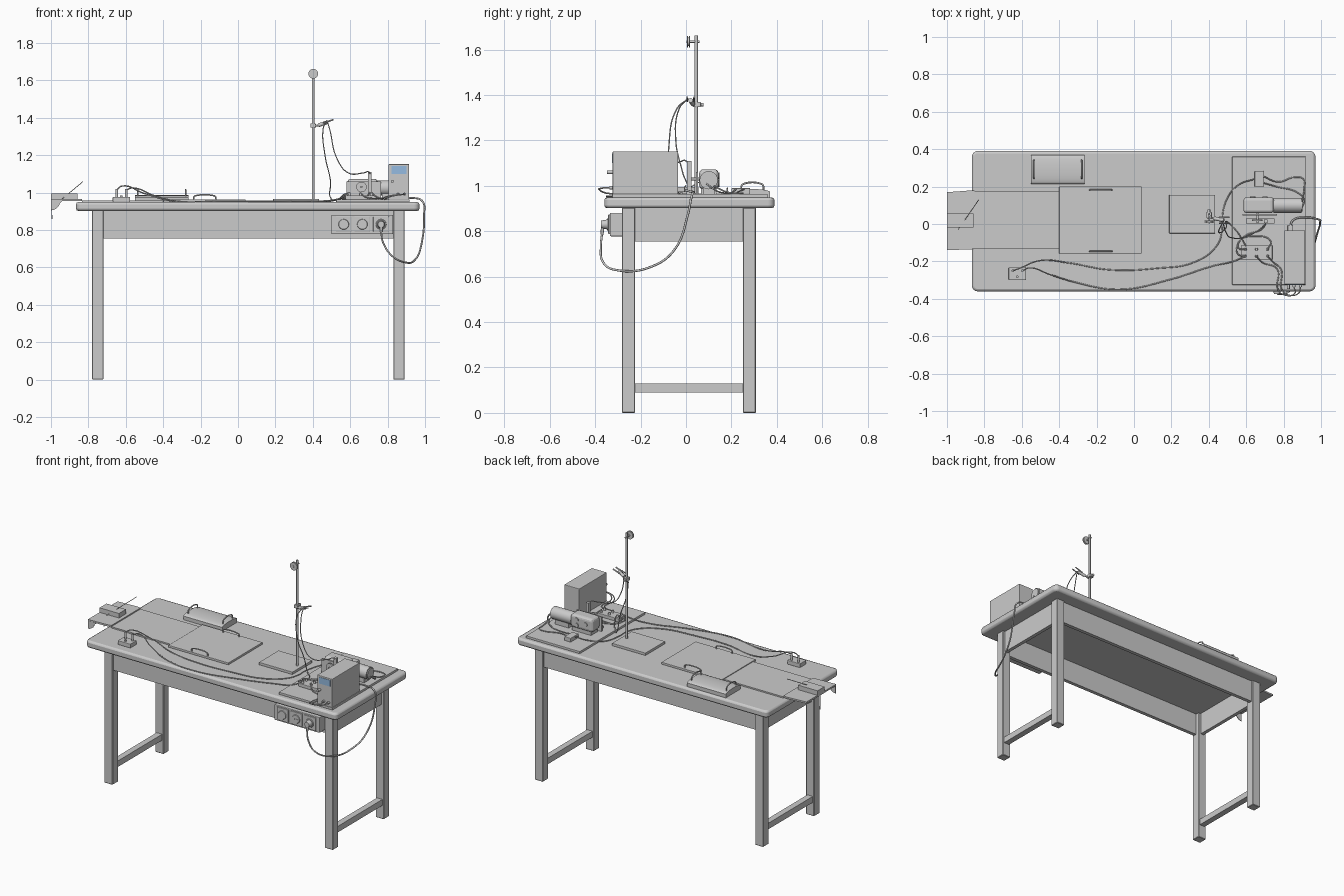
import bpy, bmesh, math
from mathutils import Vector


def add(name, bm, bevel=0, seg=2, smooth=False):
    me = bpy.data.meshes.new(name)
    bmesh.ops.recalc_face_normals(bm, faces=bm.faces)
    bm.to_mesh(me)
    bm.free()
    ob = bpy.data.objects.new(name, me)
    bpy.context.collection.objects.link(ob)
    if smooth:
        for o in bpy.context.selected_objects:
            o.select_set(False)
        bpy.context.view_layer.objects.active = ob
        ob.select_set(True)
        bpy.ops.object.shade_smooth_by_angle(angle=math.radians(35))
    if bevel:
        m = ob.modifiers.new("bevel", "BEVEL")
        m.width, m.segments = bevel, seg
    return ob


def box(name, x0, x1, y0, y1, z0, z1, bevel=0, seg=2):
    bm = bmesh.new()
    bmesh.ops.create_cube(bm, size=1)
    for v in bm.verts:
        v.co = ((x0 + x1) / 2 + v.co.x * (x1 - x0), (y0 + y1) / 2 + v.co.y * (y1 - y0),
                (z0 + z1) / 2 + v.co.z * (z1 - z0))
    return add(name, bm, bevel, seg)


def rod(name, a, b, r, r2=None, n=24):
    a, b = Vector(a), Vector(b)
    d = b - a
    bm = bmesh.new()
    bmesh.ops.create_cone(bm, cap_ends=True, segments=n, radius1=r,
                          radius2=r if r2 is None else r2, depth=d.length)
    q = d.to_track_quat('Z', 'Y')
    for v in bm.verts:
        v.co = q @ v.co + (a + b) / 2
    return add(name, bm, smooth=True)


def prism(name, pts, axis, lo, hi, bevel=0):
    # closed 2D profile extruded along an axis
    def at(p, t):
        return {'x': (t, *p), 'y': (p[0], t, p[1]), 'z': (*p, t)}[axis]
    bm = bmesh.new()
    f = bm.faces.new([bm.verts.new(at(p, lo)) for p in pts])
    ext = bmesh.ops.extrude_face_region(bm, geom=[f])
    off = Vector(at((0, 0), hi - lo))
    for v in ext['geom']:
        if isinstance(v, bmesh.types.BMVert):
            v.co += off
    return add(name, bm, bevel, smooth=True)


def cable(name, pts, r=0.0035):
    cu = bpy.data.curves.new(name, 'CURVE')
    cu.dimensions = '3D'
    cu.bevel_depth, cu.bevel_resolution, cu.resolution_u = r, 2, 8
    cu.use_fill_caps = True
    sp = cu.splines.new('BEZIER')
    sp.bezier_points.add(len(pts) - 1)
    for p, co in zip(sp.bezier_points, pts):
        p.co = co
        p.handle_left_type = p.handle_right_type = 'AUTO'
    ob = bpy.data.objects.new(name, cu)
    bpy.context.collection.objects.link(ob)


def handle(name, a, b, h, r=0.004):
    a, b = Vector(a), Vector(b)
    up, d = Vector((0, 0, h)), (b - a) * 0.1
    cable(name, [a, a + up * 0.75, a + up + d, b + up - d, b + up * 0.75, b], r)


# table
T = 0.949
corners = []
for cx, cy, a0 in ((0.94, 0.36, 0), (-0.836, 0.36, 90), (-0.836, -0.33, 180), (0.94, -0.33, 270)):
    for i in range(7):
        a = math.radians(a0 + i * 15)
        corners.append((cx + 0.03 * math.cos(a), cy + 0.03 * math.sin(a)))
prism("table_top", corners, 'z', 0.902, T, 0.012)
for x0, x1, side in ((-0.78, -0.72, "left"), (0.831, 0.891, "right")):
    for y0, y1, end in ((-0.282, -0.224, "front"), (0.25, 0.308, "back")):
        box(f"{end}_{side}_leg", x0, x1, y0, y1, 0, 0.904, 0.003, 1)
    xm = (x0 + x1) / 2
    box(f"{side}_stretcher", xm - 0.02, xm + 0.02, -0.226, 0.251, 0.09, 0.13)
    box(f"{side}_apron", xm - 0.012, xm + 0.012, -0.226, 0.251, 0.755, 0.904)
box("front_apron", -0.723, 0.833, -0.272, -0.248, 0.755, 0.904)
box("back_apron", -0.723, 0.833, 0.272, 0.296, 0.755, 0.904)

# long sheet, overhanging end plate, block and leaning stick
box("long_sheet", -0.835, -0.4, -0.13, 0.175, T, T + 0.009)
prism("end_plate", [(-0.835, -0.13), (-0.835, 0.175), (-0.865, 0.18), (-1, 0.17), (-1, -0.14), (-0.865, -0.135)],
      'z', 0.955, 0.966)
box("end_block", -1, -0.858, -0.018, 0.055, 0.966, 0.996)
fin = [(-1, 0.958), (-0.935, 0.958)] + [
    (-1 + 0.05 * math.cos(math.radians(a)), 0.958 - 0.053 * math.sin(math.radians(a))) for a in range(15, 91, 15)]
prism("end_fin", fin, 'y', -0.14, -0.135)
rod("end_stick", (-0.94, -0.03, 0.966), (-0.83, 0.13, 1.058), 0.002, n=8)
rod("hanging_thread", (-0.995, 0.02, 0.86), (-0.995, 0.02, 0.966), 0.001, n=6)
rod("thread_weight", (-0.995, 0.02, 0.86), (-0.995, 0.02, 0.88), 0.003, n=10)

# board with two handles
box("flat_board", -0.4, 0.04, -0.158, 0.2, T, 0.963, 0.002)
for y in (-0.146, 0.182):
    handle("board_handle", (-0.235, y, 0.96), (-0.12, y, 0.96), 0.024)

# tray with a slightly domed lid and end handles
dome = [(0.215, T), (0.37, T)] + [(0.2925 + 0.0775 * math.cos(math.radians(a)), 0.973 + 0.013 * math.sin(math.radians(a)))
                                for a in range(0, 181, 15)]
prism("domed_tray", dome, 'x', -0.55, -0.265)
for x in (-0.535, -0.28):
    handle("tray_handle", (x, 0.245, 0.975), (x, 0.34, 0.975), 0.034)

# left switch box
box("switch_box", -0.67, -0.577, -0.3, -0.233, T, 0.976, 0.003)
for x in (-0.648, -0.597):
    rod("switch_post", (x, -0.25, 0.974), (x, -0.25, 1.02), 0.007, n=12)
rod("switch_button", (-0.625, -0.282, 0.974), (-0.625, -0.282, 0.985), 0.007, n=12)
cable("long_cable_a", [(-0.648, -0.25, 1.015), (-0.62, -0.24, 1.035), (-0.5, -0.195, 0.995), (-0.35, -0.208, 0.954),
                       (-0.13, -0.245, 0.954), (0.12, -0.237, 0.954), (0.32, -0.205, 0.954), (0.44, -0.12, 0.954),
                       (0.47, -0.04, 0.954), (0.47, 0.02, 0.954), (0.5, 0.14, 0.955), (0.56, 0.21, 0.97), (0.645, 0.24, 0.985)])
cable("long_cable_b", [(-0.597, -0.25, 1.015), (-0.56, -0.235, 1.025), (-0.45, -0.27, 0.985), (-0.32, -0.31, 0.954),
                       (-0.08, -0.35, 0.954), (0.2, -0.295, 0.954), (0.42, -0.225, 0.954), (0.53, -0.2, 0.965), (0.6, -0.17, 0.995)])

# stand with top pulley, clamp and sensor
box("stand_base", 0.188, 0.433, -0.05, 0.155, T, 0.966, 0.002)
rod("stand_rod", (0.402, 0.045, 0.96), (0.402, 0.045, 1.662), 0.007)
rod("pulley_axle", (0.402, 0.002, 1.635), (0.402, 0.06, 1.635), 0.005, n=12)
for y0, y1, r in ((0.005, 0.009, 0.026), (0.009, 0.014, 0.018), (0.014, 0.018, 0.026)):
    rod("pulley_wheel", (0.402, y0, 1.635), (0.402, y1, 1.635), r)
box("rod_clamp", 0.388, 0.416, 0.03, 0.065, 1.347, 1.37, 0.003)
rod("clamp_screw", (0.4, 0.06, 1.358), (0.4, 0.078, 1.358), 0.008, n=12)
rod("sensor_arm", (0.41, 0.035, 1.355), (0.44, 0.025, 1.363), 0.005, n=12)
rod("sensor_body", (0.43, 0.03, 1.36), (0.48, 0.02, 1.377), 0.01, n=16)
for dy in (0, 0.03):
    rod("sensor_prong", (0.455, 0.005 + dy, 1.372), (0.51, 0.005 + dy, 1.39), 0.004, n=10)
cable("sensor_cable_a", [(0.47, 0.0, 1.378), (0.455, -0.03, 1.34), (0.465, -0.045, 1.2), (0.495, -0.015, 1.06),
                         (0.5, 0.01, 0.965), (0.55, -0.04, 0.97), (0.6, -0.12, 0.99)], 0.003)
cable("sensor_cable_b", [(0.475, 0.01, 1.385), (0.49, -0.04, 1.34), (0.53, -0.075, 1.18), (0.59, -0.07, 1.105),
                         (0.67, -0.03, 1.105), (0.7, 0.0, 1.11), (0.71, 0.015, 1.08)], 0.003)

# apparatus base with motor and gearbox
box("apparatus_base", 0.525, 0.918, -0.325, 0.36, T, 0.964, 0.002)
M = 0.1
box("gearbox", 0.585, 0.748, 0.058, 0.143, 0.985, 1.073, 0.018, 3)
box("gearbox_foot", 0.6, 0.74, 0.065, 0.135, 0.962, 0.988)
for x, z in ((0.635, 1.03), (0.7, 1.045), (0.7, 1.01)):
    rod("gearbox_shaft_cap", (x, 0.14, z), (x, 0.148, z), 0.014, n=16)
rod("motor_body", (0.745, M, 1.025), (0.895, M, 1.025), 0.04, n=32)
rod("motor_cap", (0.895, M, 1.025), (0.901, M, 1.025), 0.033, n=32)
box("motor_foot", 0.77, 0.87, 0.075, 0.125, 0.962, 0.995)
box("gearbox_plate", 0.58, 0.765, 0.045, 0.053, 0.963, 1.06)
rod("drive_shaft", (0.66, 0.005, 1.03), (0.66, 0.06, 1.03), 0.006, n=12)
rod("drive_disc", (0.66, 0.015, 1.03), (0.66, 0.025, 1.03), 0.028)
box("detector_post", 0.695, 0.715, 0.005, 0.025, 0.963, 1.11)
box("detector_foot", 0.6, 0.75, 0.003, 0.03, 0.963, 0.98)

# terminal blocks
box("terminal_block", 0.575, 0.74, -0.19, -0.115, 0.963, 0.985, 0.003)
for x in (0.595, 0.655, 0.715):
    for y in (-0.172, -0.135):
        rod("terminal_post", (x, y, 0.984), (x, y, 1.0), 0.008, 0.006, 12)
box("rear_terminal", 0.645, 0.692, 0.2, 0.283, 0.963, 0.99, 0.003)
cable("motor_cable_a", [(0.69, 0.255, 0.985), (0.77, 0.225, 0.97), (0.86, 0.25, 0.968), (0.905, 0.24, 0.968),
                        (0.91, 0.19, 0.97), (0.9, 0.12, 1.0)])
cable("motor_cable_b", [(0.69, 0.22, 0.985), (0.76, 0.2, 0.97), (0.87, 0.17, 0.968), (0.91, 0.13, 0.98), (0.9, 0.09, 1.01)])
cable("block_cable_loop", [(0.595, -0.135, 1.0), (0.56, -0.13, 0.985), (0.565, -0.09, 0.97), (0.65, -0.065, 0.97),
                           (0.73, -0.09, 0.97), (0.715, -0.135, 1.0)])
cable("block_cable_left", [(0.595, -0.172, 1.0), (0.555, -0.16, 0.98), (0.555, -0.11, 0.968), (0.6, -0.06, 0.968),
                           (0.68, -0.03, 0.975), (0.705, 0.0, 1.0)])
for i, x in enumerate((0.655, 0.715)):
    cable("supply_cable", [(x, -0.172, 1.0), (x + 0.03, -0.205, 0.975), (0.765 + i * 0.02, -0.24, 0.968),
                           (0.77 + i * 0.02, -0.35, 0.968), (0.8 + i * 0.02, -0.378, 0.98),
                           (0.86 + i * 0.02, -0.37, 0.99), (0.855 + i * 0.035, -0.335, 0.992)])

# power supply
box("supply_case", 0.805, 0.915, -0.323, -0.035, 0.963, 1.152, 0.003)
screen = box("supply_display", 0.82, 0.902, -0.325, -0.32, 1.1, 1.142)
mat = bpy.data.materials.new("display_blue")
mat.diffuse_color = (0.3, 0.5, 0.75, 1)
screen.data.materials.append(mat)
rod("supply_knob", (0.825, -0.323, 1.06), (0.825, -0.347, 1.06), 0.008, n=16)
for x in (0.855, 0.89):
    rod("supply_socket", (x, -0.323, 0.992), (x, -0.338, 0.992), 0.008, n=16)

# outlet strip and mains cord
box("outlet_strip", 0.5, 0.83, -0.335, -0.272, 0.778, 0.881, 0.004)
for x in (0.565, 0.665, 0.765):
    box("outlet_frame", x - 0.042, x + 0.042, -0.343, -0.333, 0.788, 0.873, 0.003)
    rod("outlet_rim", (x, -0.341, 0.83), (x, -0.347, 0.83), 0.029, 0.026)
    for dx in (-0.009, 0.009):
        rod("outlet_contact", (x + dx, -0.345, 0.83), (x + dx, -0.348, 0.83), 0.003, n=8)
rod("mains_plug", (0.765, -0.345, 0.83), (0.765, -0.375, 0.83), 0.022, 0.017)
rod("mains_plug_neck", (0.765, -0.366, 0.83), (0.765, -0.37, 0.785), 0.009, 0.006, 12)
box("cord_inlet", 0.822, 0.85, -0.037, -0.005, 0.972, 0.995, 0.003)
cable("mains_cord", [(0.836, -0.01, 0.983), (0.85, 0.02, 0.975), (0.92, 0.035, 0.972), (0.985, 0.025, 0.955),
                     (0.995, 0.01, 0.88), (0.98, -0.05, 0.72), (0.95, -0.15, 0.645), (0.89, -0.3, 0.628),
                     (0.82, -0.366, 0.665), (0.775, -0.375, 0.735), (0.765, -0.37, 0.79)], 0.005)
